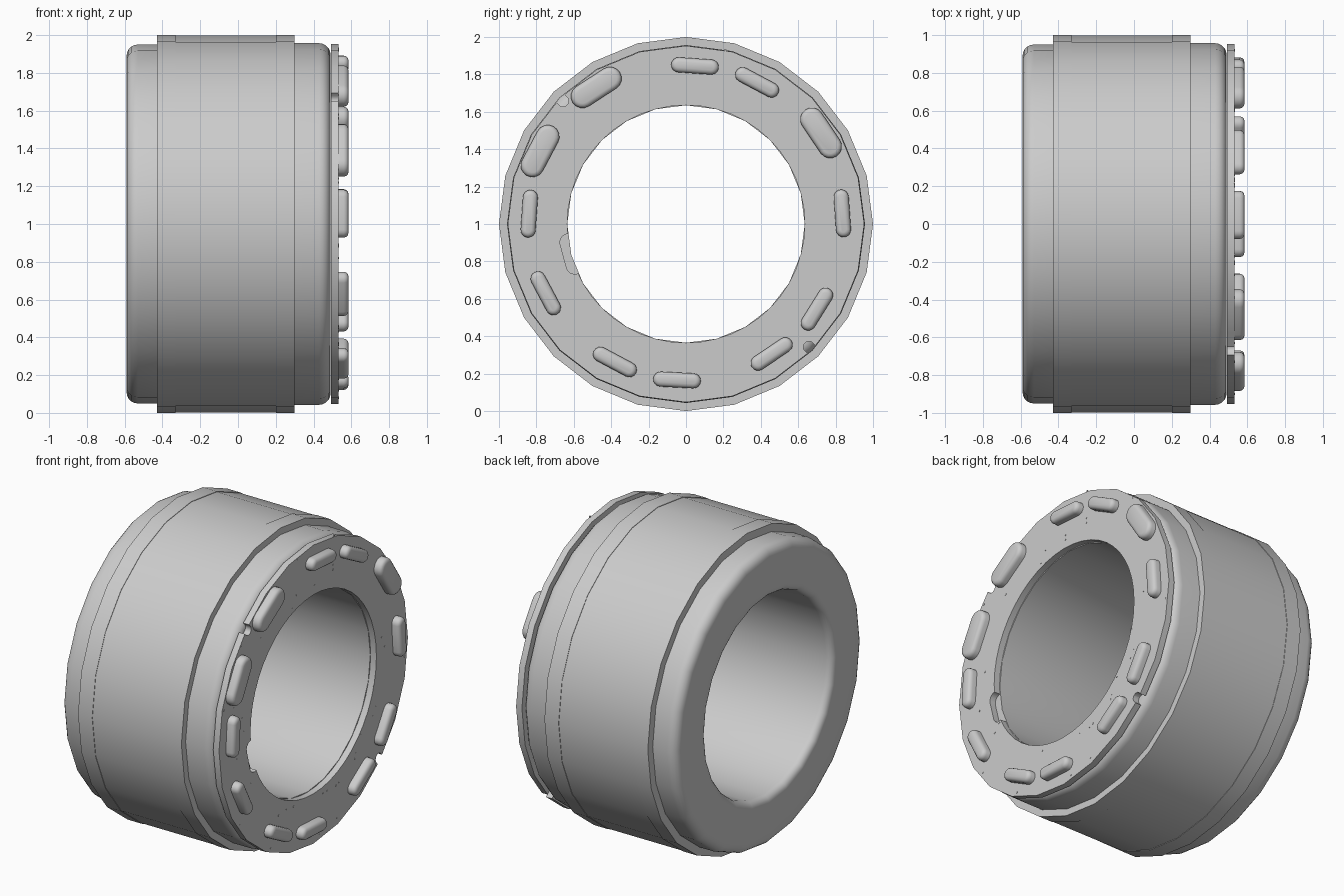
import bpy, bmesh, math
from mathutils import Vector

if "Cube" in bpy.data.objects:
    bpy.data.objects.remove(bpy.data.objects["Cube"], do_unlink=True)

grey = bpy.data.materials.new("plain grey")
grey.use_nodes = True
grey.diffuse_color = (0.6, 0.6, 0.6, 1)
grey.node_tree.nodes["Principled BSDF"].inputs["Base Color"].default_value = (0.6, 0.6, 0.6, 1)


def finish(name, bm, angle=35):
    """Turn a bmesh into a shaded, coloured object."""
    bmesh.ops.recalc_face_normals(bm, faces=bm.faces)
    mesh = bpy.data.meshes.new(name)
    bm.to_mesh(mesh)
    bm.free()
    mesh.materials.append(grey)
    ob = bpy.data.objects.new(name, mesh)
    bpy.context.collection.objects.link(ob)
    shade(ob, angle)
    return ob


def shade(ob, angle=35):
    bpy.ops.object.select_all(action='DESELECT')
    ob.select_set(True)
    bpy.context.view_layer.objects.active = ob
    bpy.ops.object.shade_smooth_by_angle(angle=math.radians(angle))


def ring(name, profile, sides=24):
    """Revolve a closed (x, radius) profile about the x axis through z = 1."""
    bm = bmesh.new()
    loops = []
    for i in range(sides):
        a = 2 * math.pi * i / sides
        loops.append([bm.verts.new((x, r * math.sin(a), 1 + r * math.cos(a))) for x, r in profile])
    n = len(profile)
    for i in range(sides):
        p, q = loops[i], loops[(i + 1) % sides]
        for j in range(n):
            k = (j + 1) % n
            bm.faces.new((p[j], p[k], q[k], q[j]))
    return finish(name, bm)


def fillet(cx, cr, rad, start, steps=5):
    """Quarter arc in the (x, radius) plane, turning clockwise from start degrees."""
    return [(cx + rad * math.cos(math.radians(start - 90 * i / steps)),
             cr + rad * math.sin(math.radians(start - 90 * i / steps))) for i in range(steps + 1)]


def capsule(bm, y, z, length, width, angle, levels, seg=8):
    """Stadium-shaped block facing +x; levels are (x, inset) pairs from back to front."""
    a = math.radians(angle)
    u, v = Vector((0, math.cos(a), math.sin(a))), Vector((0, -math.sin(a), math.cos(a)))
    loops = []
    for x, inset in levels:
        r, half = width / 2 - inset, (length - width) / 2
        loop = []
        for side in (1, -1):
            for i in range(seg + 1):
                t = -math.pi / 2 + math.pi * i / seg
                p = side * ((half + r * math.cos(t)) * u + r * math.sin(t) * v)
                loop.append(bm.verts.new(p + Vector((x, y, z))))
        loops.append(loop)
    n = len(loops[0])
    for p, q in zip(loops, loops[1:]):
        for j in range(n):
            k = (j + 1) % n
            bm.faces.new((p[j], p[k], q[k], q[j]))
    bm.faces.new(loops[0][::-1])
    bm.faces.new(loops[-1])


# Moulded winding body with rounded ends
ring("winding_body",
     fillet(-0.545, 0.68, 0.045, 270)
     + fillet(-0.53, 0.89, 0.06, 180)
     + [(-0.40, 0.95), (-0.40, 0.957)]
     + fillet(0.43, 0.897, 0.06, 90)
     + [(0.49, 0.635)])

# Laminated core with a slightly raised band at each end
ring("core_sleeve", [(-0.38, 0.92), (-0.38, 0.997), (0.25, 0.997), (0.25, 0.92)])
for name, x0, x1 in (("left_core_band", -0.43, -0.33), ("right_core_band", 0.20, 0.30)):
    ring(name, [(x0, 0.92), (x0, 1.0), (x1, 1.0), (x1, 0.92)])

# Circuit board: 24-sided rim, finer bore
bm = bmesh.new()
grid = []
for i in range(48):
    a = 2 * math.pi * i / 48
    outer = 0.953 * (math.cos(math.pi / 24) ** 2 / math.cos(math.pi / 24) if i % 2 else 1)
    grid.append([bm.verts.new((x, r * math.sin(a), 1 + r * math.cos(a)))
                 for x, r in ((0.492, 0.635), (0.492, outer), (0.533, outer), (0.533, 0.635))])
for i in range(48):
    p, q = grid[i], grid[(i + 1) % 48]
    for j in range(4):
        k = (j + 1) % 4
        bm.faces.new((p[j], p[k], q[k], q[j]))
board = finish("circuit_board", bm)

# Notches in the board rim and bore
cut = bmesh.new()
for y, z, length, width, angle in ((-0.668, 1.668, 0.09, 0.06, 135),
                                   (0.668, 0.332, 0.09, 0.06, 135),
                                   (-0.612, 0.84, 0.22, 0.09, -75)):
    capsule(cut, y, z, length, width, angle, [(0.47, 0), (0.56, 0)])
cutter = finish("notch_cutter", cut)
cutter.hide_render = True
mod = board.modifiers.new("notches", 'BOOLEAN')
mod.operation, mod.solver, mod.object = 'DIFFERENCE', 'EXACT', cutter
bpy.context.view_layer.objects.active = board
bpy.ops.object.modifier_apply(modifier=mod.name)
bpy.data.objects.remove(cutter, do_unlink=True)
shade(board, 30)

# Rounded components on the board: y, z, angle, large or not
components = [(0.048, 1.845, -4, 0), (0.38, 1.757, -28, 0), (0.722, 1.487, -56, 1),
              (0.836, 1.057, -86, 0), (0.70, 0.545, 58, 0), (0.458, 0.305, 34, 0),
              (-0.048, 0.166, -3, 0), (-0.38, 0.262, -28, 0), (-0.75, 0.63, -62, 0),
              (-0.838, 1.055, 86, 0), (-0.78, 1.39, 62, 1), (-0.48, 1.73, 33, 1)]
for i, (y, z, angle, large) in enumerate(components):
    bm = bmesh.new()
    length, width = (0.30, 0.125) if large else (0.255, 0.08)
    capsule(bm, y, z, length, width, angle,
            [(0.52, 0), (0.56, 0), (0.573, 0.004), (0.581, 0.012), (0.585, 0.025)])
    finish(f"board_component_{i + 1}", bm, 50)

# Tiny contact dots on the board
dots = [(-.16, 1.92), (.21, 1.93), (.20, 1.75), (.01, 1.72), (.01, 1.69), (-.17, 1.70),
        (-.21, 1.63), (.20, 1.72), (.62, 1.70), (-.73, 1.58), (-.90, 1.24), (.69, 1.10),
        (.72, 1.03), (.92, .89), (.83, .60), (.61, .82), (.63, .68), (.68, .63), (.60, .63),
        (.48, .56), (.43, .46), (.42, .43), (.26, .34), (.23, .33), (.14, .33), (.10, .33),
        (.24, .12), (.06, .08), (-.20, .36), (-.27, .37), (-.35, .36), (-.43, .18),
        (-.74, .45), (-.59, .72), (-.63, .67), (-.77, .88), (-.70, 1.03), (-.72, 1.12),
        (-.80, 1.22), (-.53, 1.56)]
bm = bmesh.new()
for y, z in dots:
    capsule(bm, y, z, 0.013, 0.011, 0, [(0.53, 0), (0.5345, 0)], 4)
finish("contact_dots", bm)
